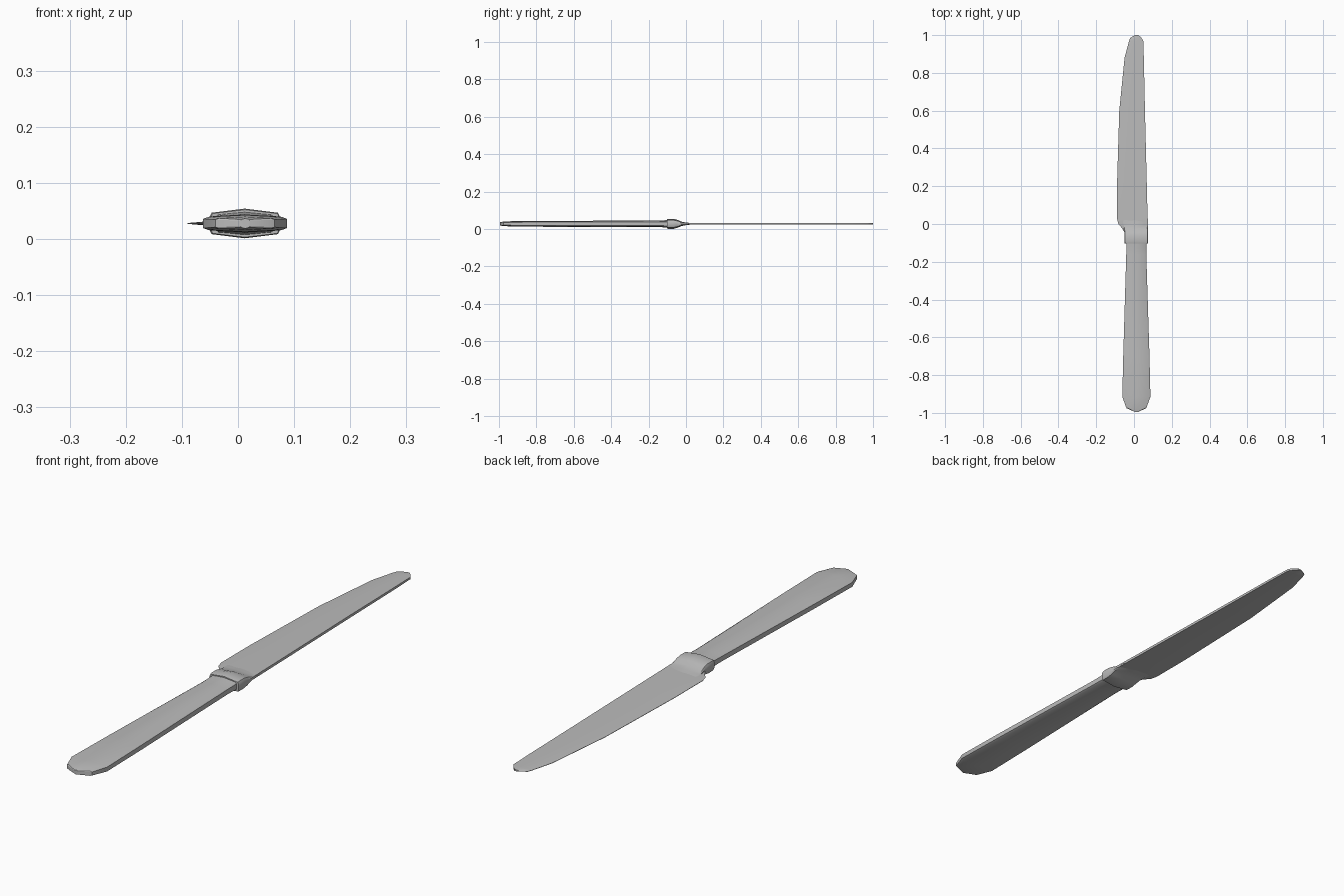
import bpy
import bmesh
import math

if "Cube" in bpy.data.objects:
    bpy.data.objects.remove(bpy.data.objects["Cube"], do_unlink=True)

MID_Z = 0.0275

steel = bpy.data.materials.new("brushed_steel")
steel.use_nodes = True
steel.diffuse_color = (0.5, 0.5, 0.5, 1)
steel.node_tree.nodes["Principled BSDF"].inputs["Base Color"].default_value = (0.5, 0.5, 0.5, 1)


def loft(name, stations, section):
    """Skin stations (y, left x, right x, half thickness) with a mirrored section
    of (fraction across the width, fraction of the thickness)."""
    bm = bmesh.new()
    rings = []
    for y, x0, x1, half in stations:
        upper = [(x0 + (x1 - x0) * u, y, MID_Z + half * t) for u, t in section]
        lower = [(x, y, 2 * MID_Z - z) for x, y, z in reversed(upper)]
        rings.append([bm.verts.new(p) for p in upper + lower])
    n = len(rings[0])
    for a, b in zip(rings, rings[1:]):
        for i in range(n):
            j = (i + 1) % n
            bm.faces.new((a[i], a[j], b[j], b[i]))
    bm.faces.new(rings[0])
    bm.faces.new(rings[-1])
    bmesh.ops.recalc_face_normals(bm, faces=bm.faces)
    mesh = bpy.data.meshes.new(name)
    bm.to_mesh(mesh)
    bm.free()
    mesh.materials.append(steel)
    obj = bpy.data.objects.new(name, mesh)
    bpy.context.collection.objects.link(obj)
    bpy.ops.object.select_all(action='DESELECT')
    bpy.context.view_layer.objects.active = obj
    obj.select_set(True)
    bpy.ops.object.shade_smooth_by_angle(angle=math.radians(30))
    return obj


# Handle: flares towards a rounded butt, slightly domed across
loft("handle", [
    (-0.995, 0.005, 0.021, 0.009),
    (-0.975, -0.04, 0.065, 0.012),
    (-0.915, -0.062, 0.087, 0.015),
    (-0.7, -0.057, 0.082, 0.016),
    (-0.16, -0.041, 0.065, 0.017),
    (-0.13, -0.041, 0.065, 0.018),
    (-0.09, -0.041, 0.065, 0.021),
], [(0, 0.55), (0.06, 0.78), (0.5, 1), (0.94, 0.78), (1, 0.55)])

# Bolster: thick collar that sweeps down into the blade
loft("bolster", [
    (-0.102, -0.049, 0.074, 0.0245),
    (-0.095, -0.051, 0.075, 0.0265),
    (-0.065, -0.051, 0.075, 0.0265),
    (-0.045, -0.051, 0.075, 0.021),
    (-0.025, -0.054, 0.074, 0.012),
    (0.0, -0.06, 0.073, 0.007),
    (0.03, -0.06, 0.073, 0.004),
], [(0, 0.4), (0.03, 0.72), (0.5, 1), (0.97, 0.72), (1, 0.4)])

# Blade: thick spine on the left, thin cutting edge on the right
loft("blade", [
    (-0.045, -0.05, 0.073, 0.005),
    (-0.02, -0.065, 0.073, 0.005),
    (0.0, -0.083, 0.073, 0.005),
    (0.03, -0.09, 0.072, 0.005),
    (0.2, -0.09, 0.068, 0.005),
    (0.6, -0.078, 0.058, 0.005),
    (0.88, -0.05, 0.052, 0.0045),
    (0.97, -0.026, 0.049, 0.004),
    (0.985, -0.02, 0.04, 0.004),
    (1.0, 0.005, 0.024, 0.003),
], [(0, 0.15), (0.2, 0.7), (0.6, 1), (1, 1)])
